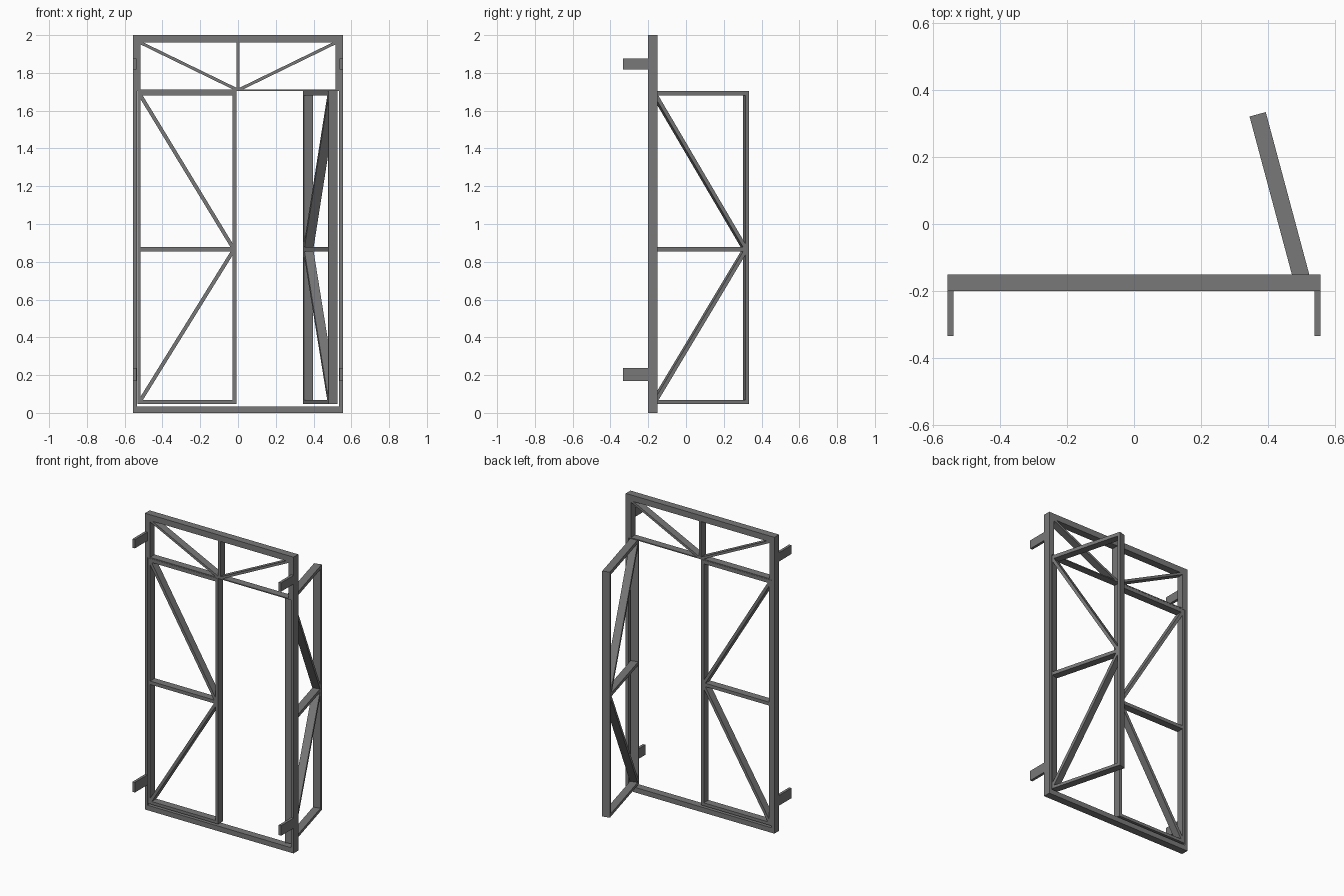
import bpy, bmesh, math
from mathutils import Matrix, Vector

cube = bpy.data.objects.get("Cube")
if cube:
    bpy.data.objects.remove(cube, do_unlink=True)

GREY = (0.19, 0.19, 0.19, 1)
steel = bpy.data.materials.new("dark grey steel")
steel.use_nodes = True
steel.diffuse_color = GREY
steel.node_tree.nodes["Principled BSDF"].inputs["Base Color"].default_value = GREY

FRONT, DEPTH = -0.2, 0.05
HALF = 0.555          # half width of the outer frame
BAR = 0.02            # width of the slim bars


def prism(name, outline, y0, y1, place=Matrix()):
    """Extrude an x-z outline from y0 to y1."""
    bm = bmesh.new()
    face = bm.faces.new([bm.verts.new((x, y0, z)) for x, z in outline])
    new = bmesh.ops.extrude_face_region(bm, geom=[face])["geom"]
    moved = [v for v in new if isinstance(v, bmesh.types.BMVert)]
    bmesh.ops.translate(bm, verts=moved, vec=(0, y1 - y0, 0))
    bm.transform(place)
    bmesh.ops.recalc_face_normals(bm, faces=bm.faces)
    mesh = bpy.data.meshes.new(name)
    bm.to_mesh(mesh)
    bm.free()
    mesh.materials.append(steel)
    bpy.context.collection.objects.link(bpy.data.objects.new(name, mesh))


def rect(x0, x1, z0, z1):
    return [(x0, z0), (x1, z0), (x1, z1), (x0, z1)]


def brace(a, b, width):
    """Diagonal bar outline whose ends fit into the corners a and b."""
    dx, dz = b[0] - a[0], b[1] - a[1]
    length = math.hypot(dx, dz)
    tx = math.copysign(width / 2 * length / abs(dz), dx)
    tz = math.copysign(width / 2 * length / abs(dx), dz)
    return [a, (a[0] + tx, a[1]), (b[0], b[1] - tz),
            b, (b[0] - tx, b[1]), (a[0], a[1] + tz)]


# Outer frame and transom
BACK = FRONT + DEPTH
TOP, SILL, TRANSOM = 1.96, 0.034, 1.712
prism("top_rail", rect(-HALF, HALF, TOP, 2), FRONT, BACK)
prism("bottom_rail", rect(-HALF, HALF, 0, SILL), FRONT, BACK)
prism("transom_bar", rect(-HALF + BAR, HALF - BAR, TRANSOM - 0.007, TRANSOM), FRONT, BACK)
prism("transom_post", rect(-0.0075, 0.0075, TRANSOM, TOP), FRONT, BACK)
for side, s in (("right", -1), ("left", 1)):
    prism(side + "_jamb", rect(s * HALF, s * (HALF - BAR), SILL, TOP), FRONT, BACK)
    prism(side + "_transom_stile", rect(s * (HALF - BAR), s * 0.517, TRANSOM, TOP), FRONT, BACK)
    prism(side + "_transom_brace",
          brace((s * 0.517, TOP), (s * 0.0075, TRANSOM), 0.016), FRONT, BACK)
    # Wall brackets
    for level, z0, z1 in (("lower", 0.17, 0.238), ("upper", 1.818, 1.877)):
        prism(f"{side}_{level}_bracket", rect(s * HALF, s * 0.537, z0, z1), -0.333, FRONT)


# Door leaf: hinge at x = 0, back face at y = 0
def door(name, place):
    w, low, high = 0.524, 0.047, 1.704
    rails = {"bottom": (low, low + BAR), "middle": (0.854, 0.877), "top": (1.68, high)}
    prism(name + "_hinge_stile", rect(0, BAR * 0.8, low, high), -DEPTH, 0, place)
    prism(name + "_free_stile", rect(w - BAR, w, low, high), -DEPTH, 0, place)
    x0, x1 = BAR * 0.8, w - BAR
    for label, (z0, z1) in rails.items():
        prism(f"{name}_{label}_rail", rect(x0, x1, z0, z1), -DEPTH, 0, place)
    prism(name + "_upper_brace", brace((x0, rails["top"][0]), (x1, rails["middle"][1]), BAR),
          -DEPTH, 0, place)
    prism(name + "_lower_brace", brace((x0, rails["bottom"][1]), (x1, rails["middle"][0]), BAR),
          -DEPTH, 0, place)


door("closed_door", Matrix.Translation((-0.532, BACK, 0)))
mirror = Matrix.Scale(-1, 4, Vector((1, 0, 0)))
swing = Matrix.Rotation(math.radians(-75), 4, "Z")
door("open_door", Matrix.Translation((0.528, -0.173, 0)) @ swing @ mirror)
